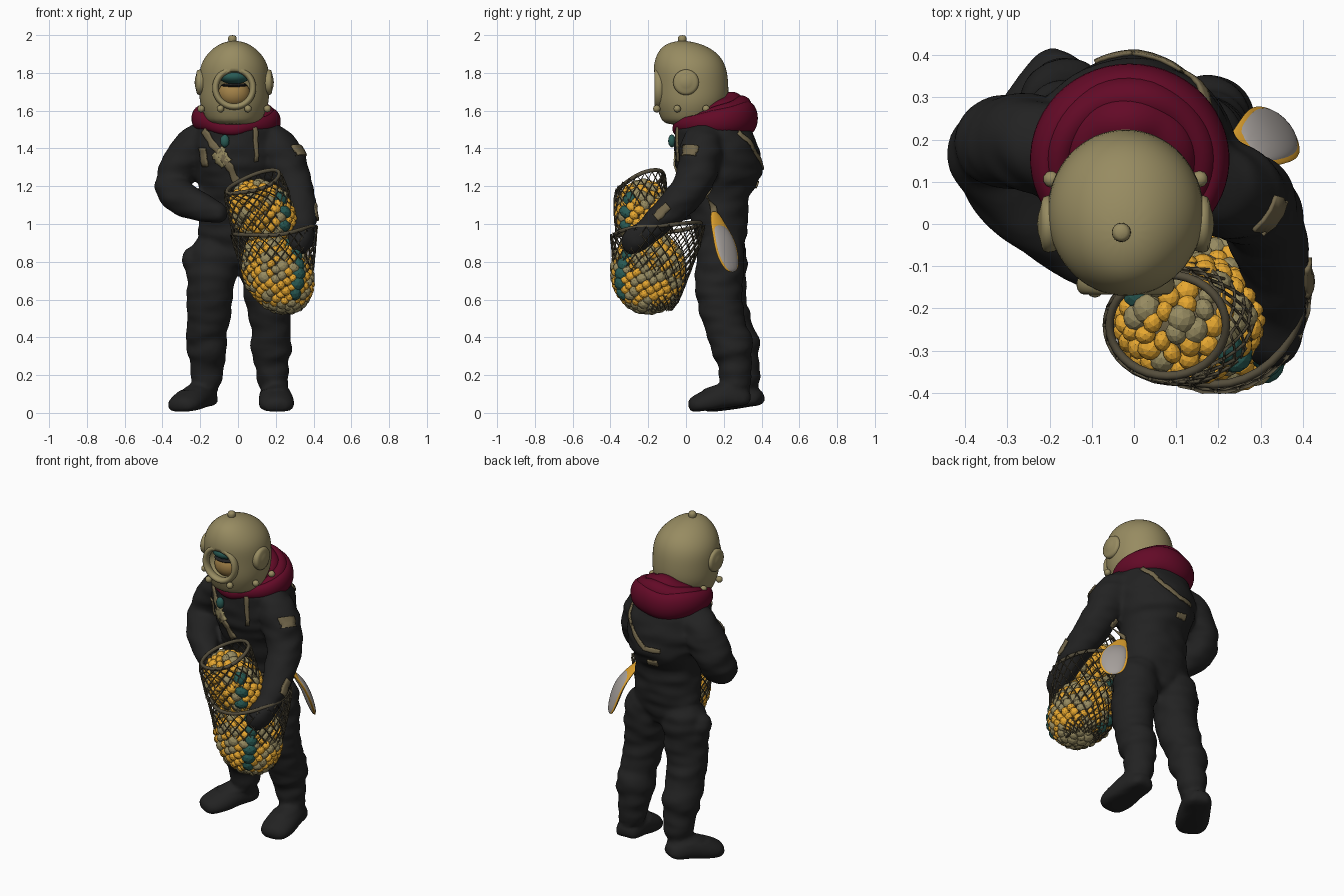
import bpy, bmesh, math, random
from mathutils import Vector, Matrix, noise

random.seed(7)
cube = bpy.data.objects.get("Cube")
if cube:
    bpy.data.objects.remove(cube)


def material(name, *rgb):
    m = bpy.data.materials.new(name)
    m.use_nodes = True
    m.diffuse_color = (*rgb, 1)
    bsdf = next(n for n in m.node_tree.nodes if n.type == 'BSDF_PRINCIPLED')
    bsdf.inputs['Base Color'].default_value = (*rgb, 1)
    return m


SUIT = material("black_suit", .016, .016, .016)
BRASS = material("dull_brass", .31, .26, .12)
CRIMSON = material("crimson_cloth", .125, .003, .02)
GOLD = material("gold", .8, .39, .03)
TEAL = material("teal", .022, .105, .09)
ROPE = material("dark_rope", .09, .075, .045)
PATCH = material("worn_patch", .17, .135, .07)
GREY = material("pale_grey", .38, .35, .33)
SKIN = material("warm_skin", .36, .22, .065)


def finish(name, bm, mat, level=2, smooth=True):
    """Turn a bmesh into an object with its subdivision baked in."""
    bmesh.ops.recalc_face_normals(bm, faces=bm.faces)
    me = bpy.data.meshes.new(name)
    bm.to_mesh(me)
    bm.free()
    me.materials.append(mat)
    for p in me.polygons:
        p.use_smooth = smooth
    ob = bpy.data.objects.new(name, me)
    bpy.context.collection.objects.link(ob)
    if level:
        ob.modifiers.new("subdivision", 'SUBSURF').levels = level
        bake(ob)
    return ob


def bake(ob):
    bpy.context.view_layer.update()
    evaluated = ob.evaluated_get(bpy.context.evaluated_depsgraph_get())
    me = bpy.data.meshes.new_from_object(evaluated)
    ob.modifiers.clear()
    ob.data = me


def skin_rings(bm, rings, closed=False):
    rows = [[bm.verts.new(p) for p in r] for r in rings]
    n = len(rows[0])
    for i in range(len(rows) - (not closed)):
        a, b = rows[i], rows[(i + 1) % len(rows)]
        for j in range(n):
            bm.faces.new((a[j], a[(j + 1) % n], b[(j + 1) % n], b[j]))
    if not closed:
        bm.faces.new(rows[0])
        bm.faces.new(rows[-1])


def circle(n, shift=0):
    angles = [math.tau * (j + shift) / n for j in range(n)]
    return [(math.cos(a), math.sin(a)) for a in angles]


def loft(name, mat, rings, n=18):
    """Stack of level ellipses: x, y, z, x radius, y radius."""
    bm = bmesh.new()
    skin_rings(bm, [[(x + a * c, y + b * s, z) for c, s in circle(n)] for x, y, z, a, b in rings])
    return finish(name, bm, mat)


def tube(name, mat, path, ref=(0, 1, 0), closed=False, n=12, level=2, floor=None):
    """Sweep an ellipse along a path: x, y, z, radius across ref, radius along ref."""
    pts = [Vector(p[:3]) for p in path]
    rings = []
    for i, p in enumerate(path):
        nxt = pts[(i + 1) % len(pts)] if closed or i + 1 < len(pts) else pts[i]
        prv = pts[i - 1] if closed or i else pts[i]
        t = (nxt - prv).normalized()
        u = t.cross(Vector(ref)).normalized()
        v = u.cross(t)
        ring = [pts[i] + u * p[3] * c + v * p[-1] * s for c, s in circle(n)]
        if floor:
            for q in ring:
                q.z = max(q.z, floor(i / (len(path) - 1)))
        rings.append(ring)
    bm = bmesh.new()
    skin_rings(bm, rings, closed)
    return finish(name, bm, mat, level)


def blob(name, mat, centre, scale, detail=3):
    bm = bmesh.new()
    bmesh.ops.create_icosphere(bm, subdivisions=detail, radius=1,
                               matrix=Matrix.LocRotScale(Vector(centre), None, Vector(scale)))
    return finish(name, bm, mat, 0)


def strip(name, mat, points, width, steps=8):
    """Thin worn ribbon laid on the surface of the suit."""
    pts = [Vector(p) for p in points]
    rows = []
    bm = bmesh.new()
    for a, b in zip(pts, pts[1:]):
        for k in range(steps + 1):
            hit, centre, normal, face = suit.closest_point_on_mesh(a.lerp(b, k / steps))
            side = (b - a).cross(normal).normalized() * width / 2 * random.uniform(.8, 1.2)
            row = []
            for s in (-1, -.3, .3, 1):
                hit, spot, normal, face = suit.closest_point_on_mesh(centre + side * s)
                row.append(bm.verts.new(spot + normal * .005))
            rows.append(row)
    for r, q in zip(rows, rows[1:]):
        for j in range(3):
            bm.faces.new((r[j], r[j + 1], q[j + 1], q[j]))
    ob = finish(name, bm, mat, 0)
    thick = ob.modifiers.new("thickness", 'SOLIDIFY')
    thick.thickness, thick.offset = .009, 0


# Torso and arms of the suit
torso = loft("torso", SUIT, [
    (0, .19, .76, .08, .09), (0, .19, .86, .2, .12), (0, .19, .95, .22, .14), (0, .17, 1.06, .2, .16),
    (0, .17, 1.17, .2, .17), (0, .18, 1.25, .23, .23), (0, .17, 1.35, .25, .24),
    (0, .15, 1.45, .25, .22), (0, .14, 1.54, .21, .19), (0, .1, 1.6, .12, .12)])
right_arm = tube("right_arm", SUIT, [
    (-.12, .17, 1.47, .1), (-.2, .18, 1.43, .12), (-.28, .2, 1.35, .12), (-.34, .2, 1.25, .11),
    (-.35, .17, 1.17, .11), (-.29, .06, 1.13, .1), (-.2, -.03, 1.09, .08), (-.13, -.09, 1.07, .06),
    (-.06, -.12, 1.05, .05)])
left_arm = tube("left_arm", SUIT, [
    (.1, .12, 1.47, .1), (.18, .1, 1.43, .12), (.24, .07, 1.36, .12), (.28, .06, 1.25, .11),
    (.31, 0, 1.15, .1), (.34, -.1, 1.06, .09), (.34, -.21, .96, .07), (.33, -.28, .9, .08),
    (.29, -.31, .86, .05)])
parts = [torso, right_arm, left_arm, blob("thigh_pouch", SUIT, (-.25, .19, .81), (.045, .06, .065))]

# Baggy legs with gathered cuffs, and boots with flat soles and slightly raised heels
leg = ((.12, .19, .95, .12), (.13, .19, .8, .14), (.15, .18, .65, .13), (.16, .2, .53, .12), (.17, .24, .42, .11),
       (.17, .26, .35, .12), (.17, .27, .31, .11), (.17, .28, .28, .09), (.18, .29, .08, .09))
boot = ((0, .05, .05, .04), (.1, .06, .08, .08), (.35, .09, .09, .09), (.6, .06, .1, .08),
        (.85, .04, .1, .06), (1, .03, .06, .04))
for side, heel, toe in ((1, Vector((.19, .34)), Vector((.21, .01))), (-1, Vector((-.15, .4)), Vector((-.32, .1)))):
    parts.append(tube("leg", SUIT, [(side * x + .01 * (1 - z), y - side * .03 * (1 - z), z, r) for x, y, z, r in leg]))
    parts.append(tube("boot", SUIT, [(*heel.lerp(toe, t), z, a, b) for t, z, a, b in boot], ref=(0, 0, 1),
                      floor=lambda t: .045 * (1 - t)))

# Fuse into one cloth surface with soft wrinkles
bm = bmesh.new()
for part in parts:
    bm.from_mesh(part.data)
    bpy.data.objects.remove(part)
suit = finish("diving_suit", bm, SUIT, 0)
fuse = suit.modifiers.new("fuse", 'REMESH')
fuse.mode, fuse.voxel_size, fuse.use_smooth_shade = 'VOXEL', .013, True
relax = suit.modifiers.new("relax", 'SMOOTH')
relax.factor, relax.iterations = .5, 5
bake(suit)
for v, normal in [(v, v.normal.copy()) for v in suit.data.vertices]:
    if v.co.z > .12:
        v.co += normal * .012 * noise.noise(v.co * Vector((7, 7, 17)))
bpy.context.view_layer.update()

# Hood gathered round the neck in rolled folds
for k, (grow, lift, a, b) in enumerate(((0, -.03, .055, .085), (-.03, .02, .055, .065), (-.085, .05, .065, .055))):
    path = []
    for c, s in circle(28):
        back = (s + 1) / 2
        z = 1.5 + .09 * math.sqrt(back) + lift * back + .008 * math.sin(5 * c + k)
        path.append(((.2 + grow) * c - .01, .14 + (.19 + grow) * s, z, a * (.45 + .55 * back), b * (.4 + .65 * back)))
    tube(f"hood_fold_{k + 1}", CRIMSON, path, ref=(0, 0, 1), closed=True, level=1)

# Helmet shell with a cut viewing port
HX = -.02
helmet = loft("helmet", BRASS, [(HX, *ring) for ring in (
    (.01, 1.52, .13, .13), (.02, 1.57, .16, .16), (.03, 1.64, .19, .2), (.03, 1.74, .19, .2),
    (.02, 1.83, .19, .2), (.01, 1.9, .15, .17), (-.01, 1.95, .09, .11), (-.02, 1.97, .03, .03))], n=16)
bm = bmesh.new()
bmesh.ops.create_cone(bm, cap_ends=True, segments=32, radius1=.088, radius2=.088, depth=.24,
                      matrix=Matrix.Translation((HX, -.16, 1.72)) @ Matrix.Rotation(math.pi / 2, 4, 'X'))
cutter = finish("port_cutter", bm, BRASS, 0)
cutter.hide_render = True
cut = helmet.modifiers.new("port", 'BOOLEAN')
cut.object, cut.operation = cutter, 'DIFFERENCE'
bake(helmet)
bpy.data.objects.remove(cutter)

rim = [(HX + .1 * c, -.143, 1.72 + .1 * s, .018, .025) for c, s in circle(28)]
tube("port_rim", BRASS, rim, closed=True, level=1)
blob("face", SKIN, (HX, -.06, 1.69), (.085, .075, .075))
blob("dark_brow", SUIT, (HX, -.09, 1.735), (.07, .052, .012))
blob("head_feathers", TEAL, (HX, -.085, 1.78), (.08, .075, .04))
for side, name in ((-1, "right_port"), (1, "left_port")):
    steps = ((.14, .05), (.17, .07), (.2, .07), (.2, .04), (.21, .02))
    tube(name, BRASS, [(HX + side * d, 0, 1.75, r) for d, r in steps], n=20, level=1)
valve = ((1.94, .03), (1.96, .018), (1.97, .024), (1.99, .024), (2, .014))
tube("top_valve", BRASS, [(-.03, -.02, z, r) for z, r in valve], level=1)
for i, (c, s) in enumerate(circle(8, .5)):
    blob(f"collar_stud_{i + 1}", BRASS, (HX + .19 * c, .03 + .2 * s, 1.61), (.02, .02, .02), 2)

# Straps and worn patches
strip("chest_strap", PATCH, [(-.2, 0, 1.5), (-.1, -.1, 1.36), (0, -.1, 1.2)], .04)
strip("chest_buckle", BRASS, [(-.14, -.1, 1.39), (-.07, -.1, 1.31)], .08)
strip("left_chest_strap", PATCH, [(.11, -.1, 1.56), (.12, -.1, 1.33)], .025)
strip("side_patch", PATCH, [(-.2, 0, 1.4), (-.2, 0, 1.3)], .05)
strip("back_strap", PATCH, [(.2, .3, 1.5), (.15, .4, 1.4), (0, .4, 1.3), (-.1, .4, 1.3)], .025)
strip("back_patch", PATCH, [(-.07, .4, 1.2), (0, .4, 1.2)], .035)
strip("waist_strap", PATCH, [(.24, .12, 1.2), (.24, .15, 1)], .035)
strip("shoulder_patch", PATCH, [(.4, -.03, 1.47), (.4, -.03, 1.39)], .09)
strip("forearm_patch", PATCH, [(.45, -.1, 1.1), (.45, -.17, 1.04)], .05)
blob("chest_charm", TEAL, (-.07, -.075, 1.44), (.025, .02, .035), 2)

# Broad hanging tongue on the left hip
hang = ((.21, .15, 1.07, .3), (.26, .17, 1, .6), (.31, .2, .93, .9), (.34, .22, .83, 1), (.35, .25, .74, .5))
tube("hip_tongue_edge", GOLD, [(x, y, z, .012, .09 * w) for x, y, z, w in hang], ref=(-1, 1, 0))
tube("hip_tongue", GREY, [(x, y, z, .025 * w, .08 * w) for x, y, z, w in hang[1:]], ref=(-1, 1, 0))


# Net bag: rings are x, y, z, x radius, y radius; the top tilts
def net(name, rings, tilt, rows, n):
    def point(f, c, s):
        k = min(int(f * (len(rings) - 1)), len(rings) - 2)
        u = f * (len(rings) - 1) - k
        x, y, z, a, b = (p + (q - p) * u for p, q in zip(rings[k], rings[k + 1]))
        return Vector((x + a * c, y + b * s, z + f * f * tilt * (a * c + b * s)))

    bm = bmesh.new()
    v = [[bm.verts.new(point(i / rows, c, s)) for c, s in circle(n, i % 2 / 2)] for i in range(rows + 1)]
    for i in range(rows - 1):
        for j in range(n):
            left = j if i % 2 else j - 1
            bm.faces.new((v[i][j], v[i + 1][(left + 1) % n], v[i + 2][j], v[i + 1][left]))
    ob = finish(name, bm, ROPE, 0)
    cord = ob.modifiers.new("cord", 'WIREFRAME')
    cord.thickness, cord.use_even_offset = .009, False
    rim = [(*(point(1, c, s) + Vector((0, 0, random.uniform(-.015, .015)))), .012) for c, s in circle(9)]
    tube(name + "_rim", ROPE, rim, ref=(0, 0, 1), closed=True, n=8)


net("lower_net", [(.26, -.16, .54, .07, .08), (.24, -.18, .59, .13, .14), (.22, -.19, .66, .16, .18),
                  (.21, -.18, .76, .19, .21), (.2, -.16, .86, .21, .23), (.19, -.15, .97, .23, .25)], .1, 16, 26)
net("upper_net", [(.13, -.22, .95, .16, .15), (.12, -.23, 1.05, .17, .15), (.1, -.24, 1.15, .17, .14),
                  (.08, -.24, 1.22, .15, .13)], .3, 9, 20)


# Heaped treasure: a solid core covered in nuggets, with a few large gems
def heap(name, centre, size, count, lean):
    core = Vector(centre)
    blob(name + "_core", PATCH, centre, [s * .95 for s in size])
    piles = {"gold": (GOLD, bmesh.new()), "stone": (BRASS, bmesh.new()), "gem": (TEAL, bmesh.new())}
    for i in range(count):
        h = 1 - 2 * (i + .5) / count
        angle = i * math.pi * (3 - math.sqrt(5))
        r = math.sqrt(1 - h * h)
        d = Vector((r * math.cos(angle), r * math.sin(angle), h))
        kind = "gold" if random.random() < .68 and h > -.8 else "stone"
        w = random.uniform(.024, .031) if kind == "gold" else random.uniform(.026, .038)
        if i % 17 == 5 and abs(h) < .8:
            kind, w = "gem", .043
        p = core + d * Vector(size)
        p.x -= lean * h
        turn = d.to_track_quat('Z', 'Y') @ Matrix.Rotation(random.uniform(0, 6), 3, 'Z').to_quaternion()
        stretch = Vector((w, w * random.uniform(.75, 1), max(w * .8, .024)))
        bmesh.ops.create_icosphere(piles[kind][1], subdivisions=2, radius=1,
                                   matrix=Matrix.LocRotScale(p, turn, stretch))
    for kind, (mat, bm) in piles.items():
        finish(f"{name}_{kind}", bm, mat, 0, smooth=False)


heap("lower_treasure", (.21, -.2, .745), (.17, .18, .2), 270, .04)
heap("upper_treasure", (.13, -.225, 1.06), (.155, .135, .155), 150, .035)
